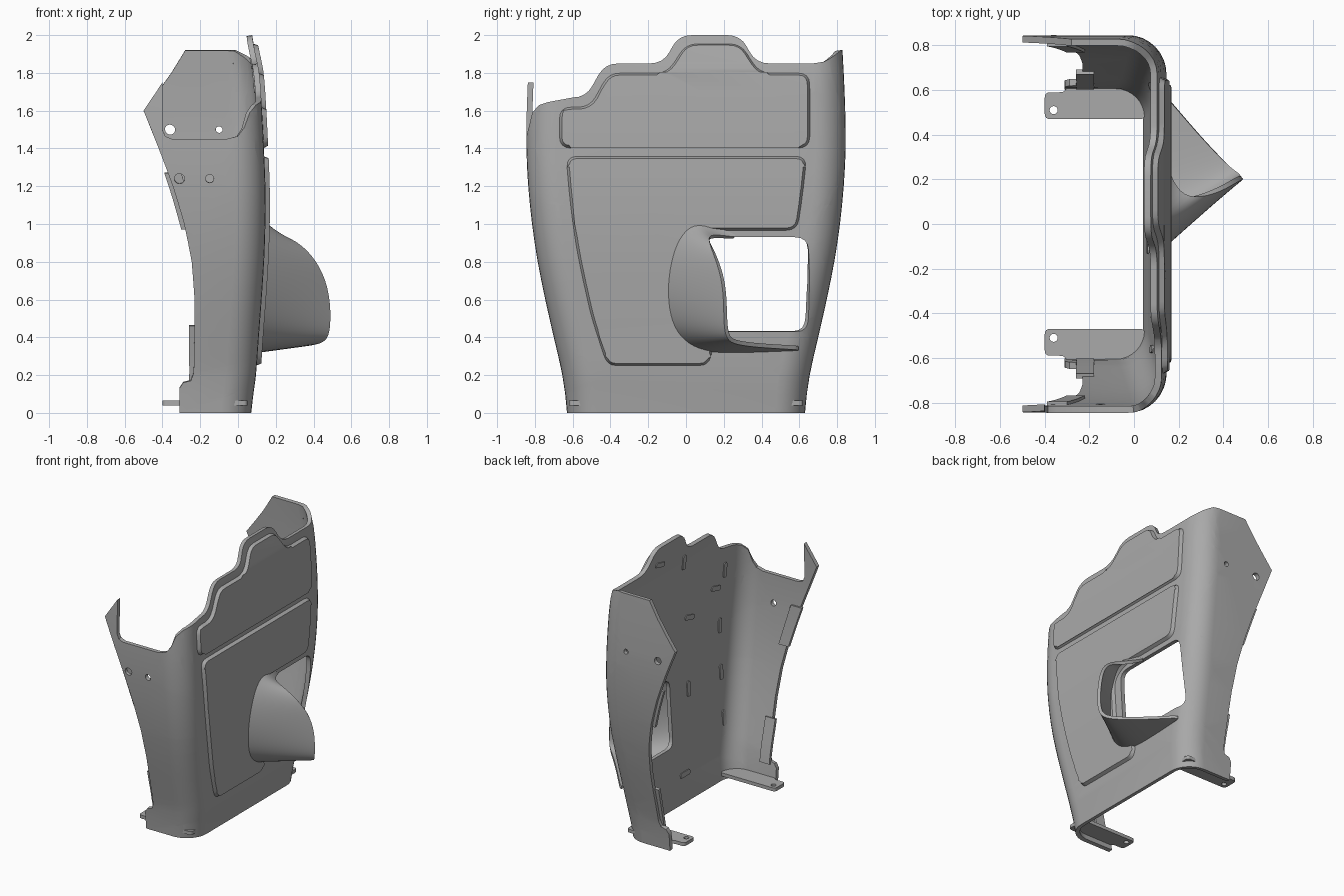
import bpy, bmesh, math
from mathutils import Vector

cube = bpy.data.objects.get("Cube")
if cube:
    bpy.data.objects.remove(cube)

grey = bpy.data.materials.new("plain_grey")
grey.use_nodes = True
GREY = (0.4, 0.4, 0.4, 1)
grey.diffuse_color = GREY
grey.node_tree.nodes["Principled BSDF"].inputs["Base Color"].default_value = GREY

# Shell half-width and outer face position, every 0.2 of height
WIDTH = [.63, .655, .70, .745, .785, .815, .835, .845, .843, .835, .825]
FACE = [.07, .095, .11, .125, .138, .145, .145, .137, .127, .112, .075]
R = 0.16                 # plan corner radius
A = 0.65                 # unrolled half-length of the face
B = R * math.pi / 2      # unrolled corner length
WALL = 0.03


def sample(table, z):
    f = min(max(z / 0.2, 0), len(table) - 1.001)
    i = int(f)
    u = f - i
    p = [table[min(max(i + k, 0), len(table) - 1)] for k in (-1, 0, 1, 2)]
    return p[1] + .5 * u * (p[2] - p[0] + u * (2*p[0] - 5*p[1] + 4*p[2] - p[3]
                            + u * (3 * (p[1] - p[2]) + p[3] - p[0])))


def on_face(y, z):
    return (y * A / (sample(WIDTH, z) - R), z)


def on_corner(sign, k, z):
    return (sign * (A + B * k), z)


def on_side(sign, x, z):
    return (sign * (A + B + sample(FACE, z) - R - x), z)


def wrap(t, z, d=0):
    """Unrolled position to the U-shaped shell, d outward."""
    w, xf = sample(WIDTH, z), sample(FACE, z)
    s = 1 if t > 0 else -1
    q = abs(t)
    if q <= A:
        return Vector((xf + d, t * (w - R) / A, z))
    if q <= A + B:
        a = (q - A) / R
        return Vector((xf - R + (R + d) * math.cos(a),
                       s * (w - R + (R + d) * math.sin(a)), z))
    return Vector((xf - R - (q - A - B), s * (w + d), z))


def rounded(points, radius, steps=4):
    """Closed outline with every corner rounded."""
    out = []
    for i, p in enumerate(points):
        p = Vector(p)
        a, b = Vector(points[i - 1]) - p, Vector(points[(i + 1) % len(points)]) - p
        a = p + a.normalized() * min(radius, a.length * .45)
        b = p + b.normalized() * min(radius, b.length * .45)
        for k in range(steps + 1):
            u = k / steps
            out.append(a * (1 - u) ** 2 + p * 2 * u * (1 - u) + b * u * u)
    return out


def circle(c, r, n=16):
    return [(c[0] + r * math.cos(math.tau * k / n),
             c[1] + r * math.sin(math.tau * k / n)) for k in range(n)]


def finish(bm, name, thickness, offset, subdivide=0):
    me = bpy.data.meshes.new(name)
    bm.to_mesh(me)
    bm.free()
    me.materials.append(grey)
    ob = bpy.data.objects.new(name, me)
    bpy.context.collection.objects.link(ob)
    if subdivide:
        m = ob.modifiers.new("smooth", 'SUBSURF')
        m.levels = m.render_levels = subdivide
    if thickness:
        m = ob.modifiers.new("wall", 'SOLIDIFY')
        m.thickness, m.offset = thickness, offset
    bpy.ops.object.select_all(action='DESELECT')
    bpy.context.view_layer.objects.active = ob
    ob.select_set(True)
    for m in list(ob.modifiers):
        bpy.ops.object.modifier_apply(modifier=m.name)
    bpy.ops.object.shade_smooth_by_angle(angle=math.radians(35))
    return ob


def sheet(name, loops, place, outward, thickness=0, offset=-1, raised=0):
    """Fill flat outlines with holes, slice finely, then bend with place()."""
    bm = bmesh.new()
    for loop in loops:
        vs = [bm.verts.new((p[0], p[1], 0)) for p in loop]
        for i, v in enumerate(vs):
            bm.edges.new((vs[i - 1], v))
    bmesh.ops.triangle_fill(bm, use_beauty=True, edges=bm.edges[:], normal=(0, 0, 1))
    cuts = [(1, .1 * k + .001) for k in range(1, 20)]
    cuts += [(0, s * (A + B * k / 8)) for s in (-1, 1) for k in range(9)]
    for axis, value in cuts:
        co, no = [0, 0, 0], [0, 0, 0]
        co[axis], no[axis] = value, 1
        bmesh.ops.bisect_plane(bm, geom=bm.verts[:] + bm.edges[:] + bm.faces[:],
                               dist=1e-4, plane_co=co, plane_no=no)
    for v in bm.verts:
        v.co = place(v.co.x, v.co.y)
    bmesh.ops.recalc_face_normals(bm, faces=bm.faces[:])
    bm.normal_update()
    if sum(f.normal.dot(outward) * f.calc_area() for f in bm.faces) < 0:
        bmesh.ops.reverse_faces(bm, faces=bm.faces[:])
    if raised:
        bmesh.ops.inset_region(bm, faces=bm.faces[:], thickness=.014, depth=raised,
                               use_boundary=True, use_even_offset=True)
    return finish(bm, name, thickness, offset)


X = Vector((1, 0, 0))

# Main shell: face, rounded corners and side walls in one bent sheet
rear = [(-.31, 0), (-.31, .13), (-.29, .16), (-.25, .17), (-.235, .21), (-.23, .45),
        (-.23, .6), (-.245, .8), (-.285, 1), (-.345, 1.2), (-.42, 1.4), (-.5, 1.6)]
outline = [on_side(-1, *p) for p in rear]
outline += [on_side(-1, *p) for p in
            [(-.4, 1.75), (-.4, 1.5), (-.385, 1.465), (-.35, 1.45), (-.06, 1.45)]]
outline += [on_corner(-1, k, z) for k, z in
            [(.9, 1.465), (.75, 1.51), (.6, 1.59), (.4, 1.63), (.2, 1.645)]]
top = [(-.68, 1.67), (-.53, 1.67), (-.43, 1.85), (-.12, 1.85), (-.04, 2), (.29, 2),
       (.37, 1.85), (.68, 1.85)]
outline += rounded([on_face(*p) for p in top], .07)[5:-5]
outline += [on_corner(1, k, z) for k, z in
            [(0, 1.85), (.25, 1.86), (.5, 1.89), (.75, 1.92)]]
outline += [on_side(1, *p) for p in [(-.28, 1.92)] + rear[::-1]]

window = rounded([on_face(*p) for p in [(.03, .93), (.645, .93), (.635, .43), (.03, .43)]], .07)
holes = [circle(on_side(-1, -.31, 1.24), .027), circle(on_side(-1, -.15, 1.24), .022),
         circle(on_side(1, -.36, 1.5), .027), circle(on_side(1, -.1, 1.5), .018)]
sheet("shell", [outline, window] + holes, wrap, X, WALL)

# Raised trim panels on the outer face
upper = [(-.67, 1.4), (.655, 1.4), (.655, 1.8), (.39, 1.8), (.29, 1.955), (0, 1.955),
         (-.1, 1.8), (-.41, 1.8), (-.51, 1.62), (-.67, 1.62)]
lower = [(-.635, 1.36), (.64, 1.36), (.59, .965), (.08, .965), (-.03, .9), (-.03, .45),
         (.15, .36), (.12, .25), (-.42, .25), (-.5, .5), (-.58, .87)]
for name, pts in (("upper_panel", upper), ("lower_panel", lower)):
    sheet(name, [rounded([on_face(*p) for p in pts], .06)],
          lambda t, z: wrap(t, z, -.003), X, raised=.026)

# Flared scoop around the window: base edge (y, z) lofted to lip (x, y, z)
base = [(.26, .945), (.07, 1.03), (-.02, .98), (-.08, .87), (-.11, .72), (-.11, .58),
        (-.08, .45), (0, .36), (.12, .315), (.35, .32), (.6, .33)]
lip = [(.15, .26, .93), (.2, .13, .95), (.3, .115, .92), (.4, .15, .83), (.465, .19, .71),
       (.49, .2, .58), (.49, .2, .46), (.475, .215, .385), (.42, .265, .36),
       (.3, .39, .345), (.14, .58, .335)]
bm = bmesh.new()
rows = []
for (y, z), end in zip(base, lip):
    start = Vector((sample(FACE, z) + .005, y, z))
    rows.append([bm.verts.new(start.lerp(Vector(end), k / 4)) for k in range(5)])
for a, b in zip(rows, rows[1:]):
    for k in range(4):
        bm.faces.new((a[k], a[k + 1], b[k + 1], b[k]))
bm.normal_update()
if sum(f.normal.y for f in bm.faces) > 0:
    bmesh.ops.reverse_faces(bm, faces=bm.faces[:])
finish(bm, "window_scoop", .022, -1, subdivide=2)

# Feet and rear edge tabs, mirrored on both side walls
foot = [(-.4, .47), (.05, .47), (.05, .62), (-.3, .62), (-.31, .59), (-.4, .59)]
tabs = {"lower_tab": [(-.26, .15), (-.26, .46), (-.18, .46), (-.18, .15)],
        "upper_tab": [(-.3, .97), (-.345, 1.13), (-.39, 1.27), (-.3, 1.27), (-.22, .97)]}
for side, s in (("left", 1), ("right", -1)):
    sheet(side + "_foot", [rounded([(x, s * y) for x, y in foot], .025),
                           circle((-.36, s * .51), .018)],
          lambda x, y: Vector((x, y, .065)), Vector((0, 0, 1)), .025)
    for name, pts in tabs.items():
        sheet(side + "_" + name, [[on_side(s, *p) for p in pts]],
              lambda t, z: wrap(t, z, -.022), Vector((0, s, 0)), .022)

# Small slot plates on the inside of the face: y, z, angle
slots = [(-.56, 1.1, 90), (-.56, .76, 90), (-.56, .43, 90), (-.08, .2, 0), (-.18, .78, 90),
         (-.2, 1.3, 15), (.35, 1.45, 15), (-.1, 1.75, 90), (.2, 1.85, 15), (-.6, 1.5, 90),
         (-.5, 1.4, 15)]
for y, z, angle in slots:
    c, n = math.cos(math.radians(angle)), math.sin(math.radians(angle))
    pts = [(y + a * c - b * n, z + a * n + b * c)
           for a, b in ((-.055, -.018), (.055, -.018), (.055, .018), (-.055, .018))]
    sheet("inner_slot", [rounded([on_face(*p) for p in pts], .016)],
          lambda t, z: wrap(t, z, -WALL - .002), X, .009, 0)
